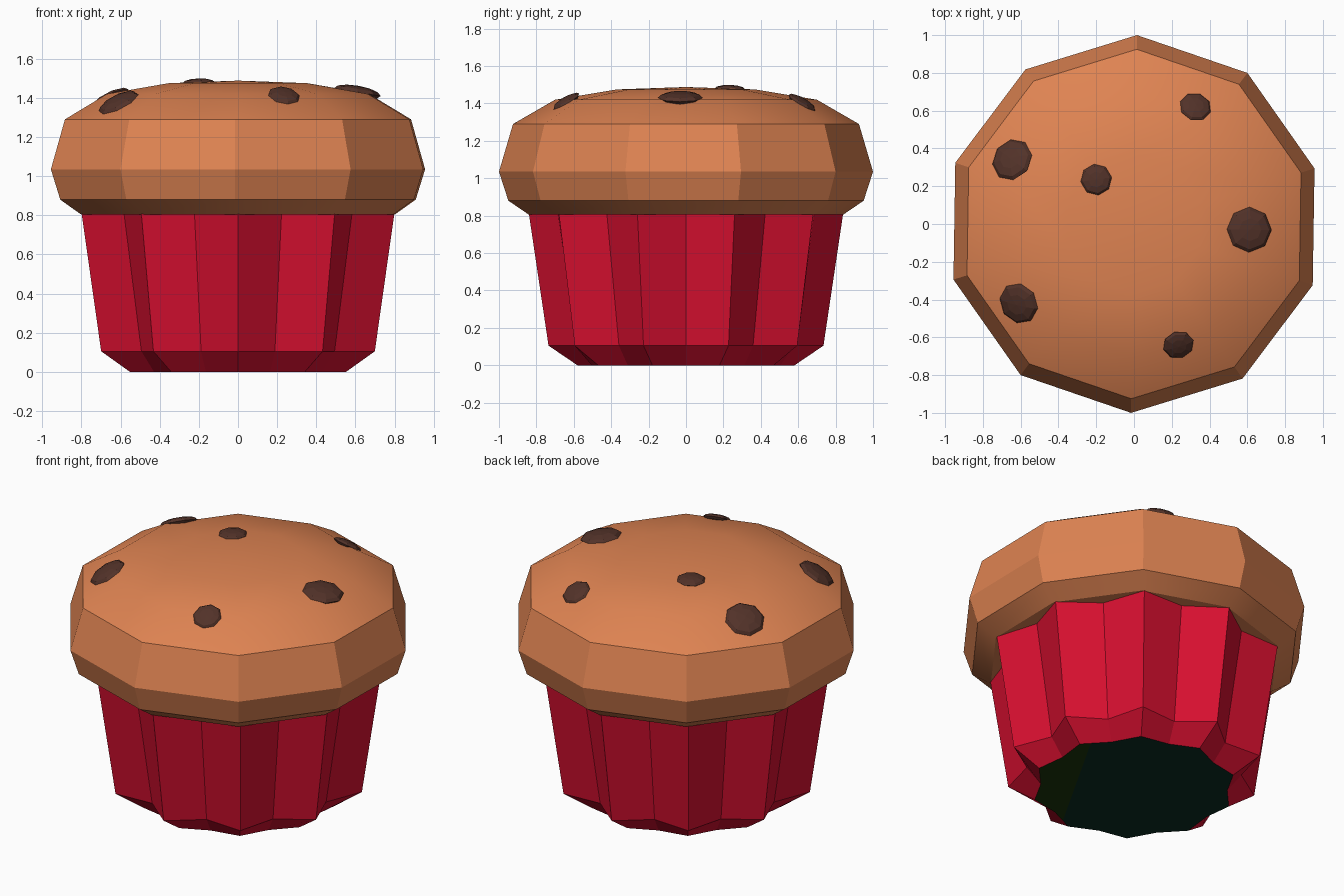
import bpy, bmesh, math
from mathutils import Vector, Matrix
from mathutils.bvhtree import BVHTree

if "Cube" in bpy.data.objects:
    bpy.data.objects.remove(bpy.data.objects["Cube"], do_unlink=True)


def material(name, color):
    m = bpy.data.materials.new(name)
    m.use_nodes = True
    m.diffuse_color = (*color, 1)
    m.node_tree.nodes["Principled BSDF"].inputs["Base Color"].default_value = (*color, 1)
    return m


baked = material("baked brown", (0.74, 0.23, 0.085))
red = material("paper red", (0.70, 0.005, 0.03))
chocolate = material("chocolate", (0.085, 0.032, 0.022))
teal = material("dark teal", (0.003, 0.026, 0.017))
green = material("dark green", (0.011, 0.035, 0.003))


def finish(bm, name, *mats):
    bmesh.ops.recalc_face_normals(bm, faces=bm.faces)
    mesh = bpy.data.meshes.new(name)
    bm.to_mesh(mesh)
    bm.free()
    ob = bpy.data.objects.new(name, mesh)
    bpy.context.collection.objects.link(ob)
    for m in mats:
        mesh.materials.append(m)
    return ob


def ring(bm, n, z, outer, inner=None, turn=0.0):
    """Ring of points; alternates outer and inner radius when both are given."""
    verts = []
    for i in range(n):
        a = math.pi / 2 + turn + math.tau * i / n
        r = inner if inner and i % 2 else outer
        verts.append(bm.verts.new((r * math.cos(a), r * math.sin(a), z)))
    return verts


def bridge(bm, a, b):
    for i in range(len(a)):
        j = (i + 1) % len(a)
        bm.faces.new((a[i], a[j], b[j], b[i]))


def fan(bm, loop, z):
    tip = bm.verts.new((0, 0, z))
    for i in range(len(loop)):
        bm.faces.new((loop[i], loop[(i + 1) % len(loop)], tip))


# Muffin top: ten-sided lathe with a softly shaded dome
bm = bmesh.new()
profile = [(0.84, 0.805), (0.95, 0.88), (1.0, 1.035), (0.925, 1.29),
           (0.70, 1.42), (0.37, 1.475)]
rings = [ring(bm, 10, z, r, turn=math.radians(-0.9)) for r, z in profile]
for a, b in zip(rings, rings[1:]):
    bridge(bm, a, b)
fan(bm, rings[-1], 1.488)
bm.faces.new(rings[0])
bmesh.ops.recalc_face_normals(bm, faces=bm.faces)
dome = BVHTree.FromBMesh(bm)
cap = finish(bm, "muffin_top", baked)
bpy.context.view_layer.objects.active = cap
cap.select_set(True)
bpy.ops.object.shade_smooth_by_angle(angle=math.radians(30))
cap.select_set(False)

# Pleated paper cup
bm = bmesh.new()
cup = [ring(bm, 20, 0, 0.58, 0.53), ring(bm, 20, 0.105, 0.735, 0.61),
       ring(bm, 20, 0.81, 0.84, 0.72)]
for a, b in zip(cup, cup[1:]):
    bridge(bm, a, b)
finish(bm, "paper_cup", red)

# Cup floor, cut into two colours
bm = bmesh.new()
fan(bm, ring(bm, 20, 0, 0.58, 0.53), 0)
side, offset = Vector((0.868, -0.496, 0)), 0.33
bmesh.ops.bisect_plane(bm, geom=bm.verts[:] + bm.edges[:] + bm.faces[:],
                       plane_co=side * offset, plane_no=side)
for f in bm.faces:
    f.material_index = int(f.calc_center_median().dot(side) > offset)
    if f.normal.z > 0:
        f.normal_flip()
floor = finish(bm, "cup_floor", teal, green)
if floor.data.polygons[0].normal.z > 0:
    floor.data.flip_normals()

# Chocolate chips resting in the dome
chips = [(-0.645, 0.34, 0.115), (0.325, 0.62, 0.085), (-0.2, 0.235, 0.083),
         (0.61, -0.03, 0.12), (-0.61, -0.42, 0.112), (0.235, -0.64, 0.083)]
for i, (x, y, r) in enumerate(chips):
    spot, normal, _, _ = dome.ray_cast(Vector((x, y, 3)), Vector((0, 0, -1)))
    bm = bmesh.new()
    bmesh.ops.create_uvsphere(bm, u_segments=8, v_segments=6, radius=r)
    tilt = normal.to_track_quat("Z", "Y").to_matrix().to_4x4()
    bm.transform(Matrix.Translation(spot) @ tilt @ Matrix.Diagonal((1, 1, 0.27, 1)))
    finish(bm, f"chocolate_chip_{i + 1}", chocolate)
